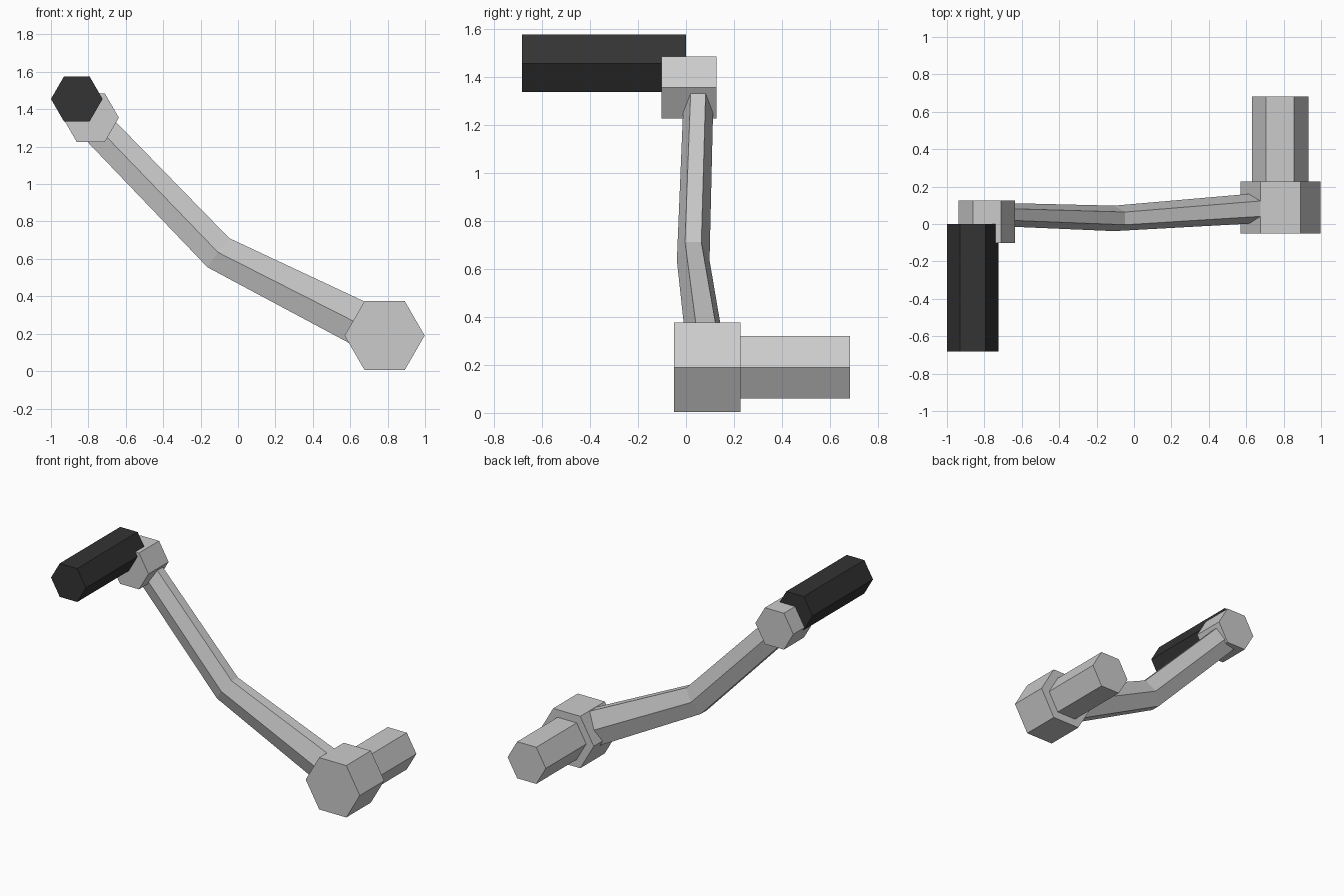
import bpy, bmesh, math
from mathutils import Vector

if "Cube" in bpy.data.objects:
    bpy.data.objects.remove(bpy.data.objects["Cube"])


def material(name, r, g, b):
    m = bpy.data.materials.new(name)
    m.diffuse_color = (r, g, b, 1)
    m.use_nodes = True
    m.node_tree.nodes["Principled BSDF"].inputs["Base Color"].default_value = m.diffuse_color
    return m


metal = material("light grey metal", 0.6, 0.6, 0.6)
rubber = material("black grip", 0.033, 0.033, 0.033)


def loft(name, rings, mat):
    """Join matching rings of points into a closed solid."""
    bm = bmesh.new()
    loops = [[bm.verts.new(p) for p in ring] for ring in rings]
    n = len(loops[0])
    for a, b in zip(loops, loops[1:]):
        for i in range(n):
            j = (i + 1) % n
            bm.faces.new((a[i], a[j], b[j], b[i]))
    bm.faces.new(loops[0])
    bm.faces.new(loops[-1])
    bmesh.ops.recalc_face_normals(bm, faces=bm.faces[:])
    mesh = bpy.data.meshes.new(name)
    bm.to_mesh(mesh)
    bm.free()
    mesh.materials.append(mat)
    obj = bpy.data.objects.new(name, mesh)
    bpy.context.collection.objects.link(obj)
    return obj


def hex_bar(name, x, z, radius, y0, y1, mat):
    """Hexagonal prism lying along y, with flat top and bottom."""
    corners = [(x + radius * math.cos(k * math.pi / 3),
                z + radius * math.sin(k * math.pi / 3)) for k in range(6)]
    return loft(name, [[Vector((cx, y, cz)) for cx, cz in corners]
                       for y in (y0, y1)], mat)


def arm_ring(top, mid, low, y, narrow, wide):
    """Six-sided arm section: narrow upper and lower edges, wide middle."""
    rows = [(top, -narrow), (top, narrow), (mid, wide),
            (low, narrow), (low, -narrow), (mid, -wide)]
    return [Vector((p[0], y + dy, p[1])) for p, dy in rows]


# Axle end
hex_bar("axle_hub", 0.784, 0.19, 0.214, -0.05, 0.227, metal)
hex_bar("axle_shaft", 0.781, 0.19, 0.151, 0.2, 0.683, metal)

# Handle end
hex_bar("handle_hub", -0.787, 1.355, 0.15, -0.101, 0.126, metal)
hex_bar("handle_grip", -0.862, 1.455, 0.138, -0.683, 0.0, rubber)

# Bent arm running into both hubs
loft("crank_arm", [
    arm_ring((-0.70, 1.38), (-0.76, 1.312), (-0.835, 1.257), 0.052, 0.031, 0.062),
    arm_ring((-0.047, 0.711), (-0.107, 0.635), (-0.163, 0.555), 0.03, 0.034, 0.068),
    arm_ring((0.76, 0.333), (0.71, 0.22), (0.675, 0.107), 0.088, 0.042, 0.081),
], metal)
